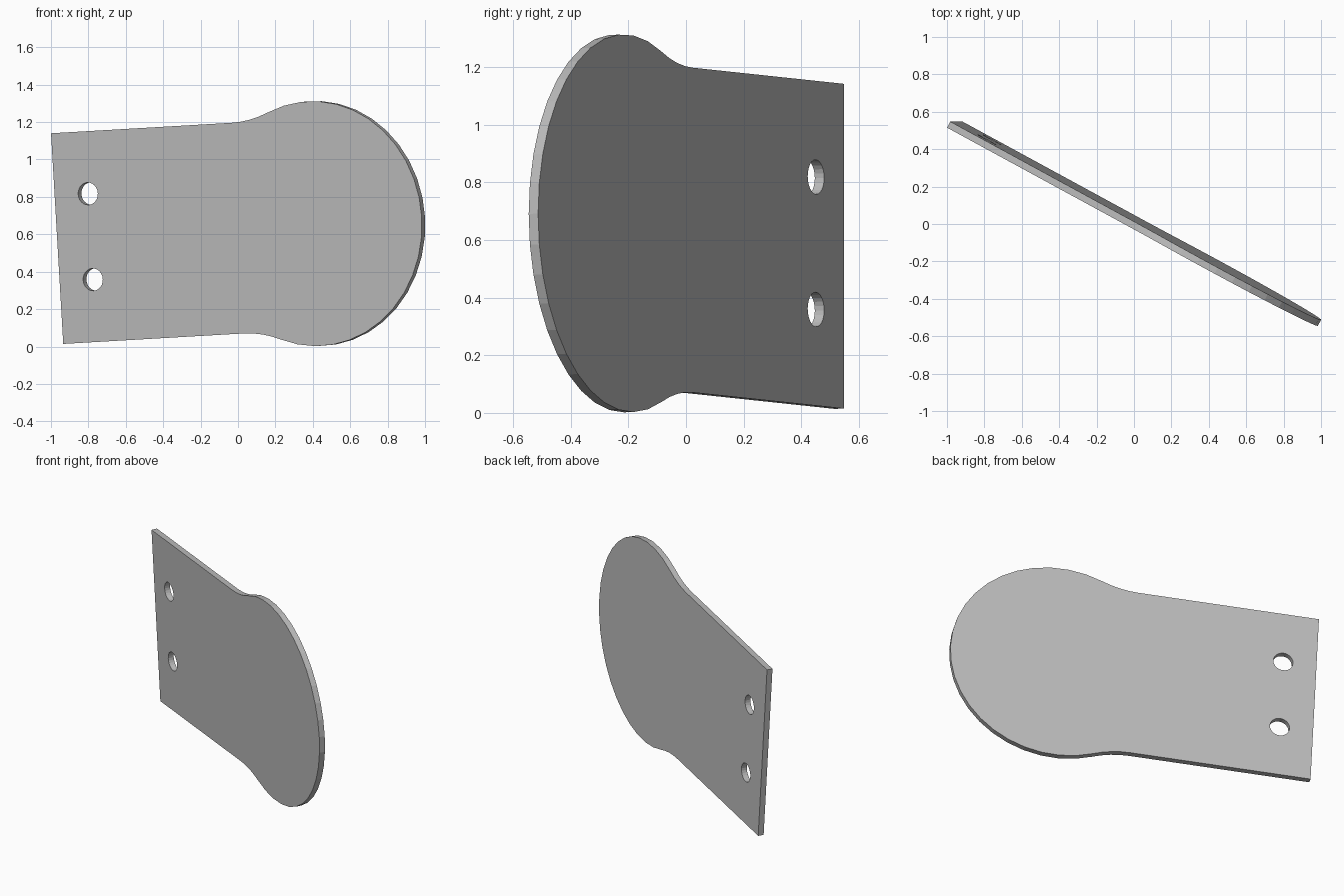
import bpy, bmesh
from math import sin, cos, pi, sqrt, asin
from mathutils import Matrix, Vector

cube = bpy.data.objects.get("Cube")
if cube:
    bpy.data.objects.remove(cube)

# Plate dimensions, in its own plane
HALF_WIDTH = 0.564      # straight tail
RADIUS = 0.655          # round head
CENTRE = 1.567          # distance from tail end to head centre
FILLET = 0.6            # blend between tail and head
THICKNESS = 0.037
HOLE_RADIUS = 0.06


def arc(cx, cy, r, start, end, steps):
    angles = [start + (end - start) * i / steps for i in range(steps + 1)]
    return [(cx + r * cos(a), cy + r * sin(a)) for a in angles]


def add_loop(bm, points):
    verts = [bm.verts.new((x, y, 0)) for x, y in points]
    for a, b in zip(verts, verts[1:] + verts[:1]):
        bm.edges.new((a, b))


# Upper half of the outline: tail corner, blend, head
reach = sqrt((RADIUS + FILLET) ** 2 - (HALF_WIDTH + FILLET) ** 2)
sweep = asin(reach / (RADIUS + FILLET))
upper = [(0, HALF_WIDTH)]
upper += arc(CENTRE - reach, HALF_WIDTH + FILLET, FILLET, -pi / 2, -pi / 2 + sweep, 4)
upper += arc(CENTRE, 0, RADIUS, pi / 2 + sweep, 0, 12)[1:]
lower = [(x, -y) for x, y in reversed(upper[:-1])]

# Flat face with two mounting holes, thickened
bm = bmesh.new()
add_loop(bm, upper + lower)
for side in (1, -1):
    add_loop(bm, arc(0.203, 0.23 * side, HOLE_RADIUS, 0, 2 * pi, 24)[:-1])
bmesh.ops.triangle_fill(bm, use_beauty=True, use_dissolve=False, edges=bm.edges[:])
back = bmesh.ops.extrude_face_region(bm, geom=bm.faces[:])
back_verts = [g for g in back["geom"] if isinstance(g, bmesh.types.BMVert)]
bmesh.ops.translate(bm, vec=(0, 0, -THICKNESS), verts=back_verts)
bmesh.ops.recalc_face_normals(bm, faces=bm.faces[:])

# Stand the plate up at its slant
along = Vector((1, -0.544, 0.058)).normalized()
across = Vector((-0.058, 0, 1)).normalized()
facing = along.cross(across)
turn = Matrix((along, across, facing)).transposed().to_4x4()
bm.transform(Matrix.Translation((-0.967, 0.515, 0.577)) @ turn)

mesh = bpy.data.meshes.new("plate")
bm.to_mesh(mesh)
bm.free()
plate = bpy.data.objects.new("plate", mesh)
bpy.context.scene.collection.objects.link(plate)

# Plain grey
grey = bpy.data.materials.new("grey")
grey.use_nodes = True
colour = (0.5, 0.5, 0.5, 1)
grey.diffuse_color = colour
grey.node_tree.nodes["Principled BSDF"].inputs["Base Color"].default_value = colour
mesh.materials.append(grey)
